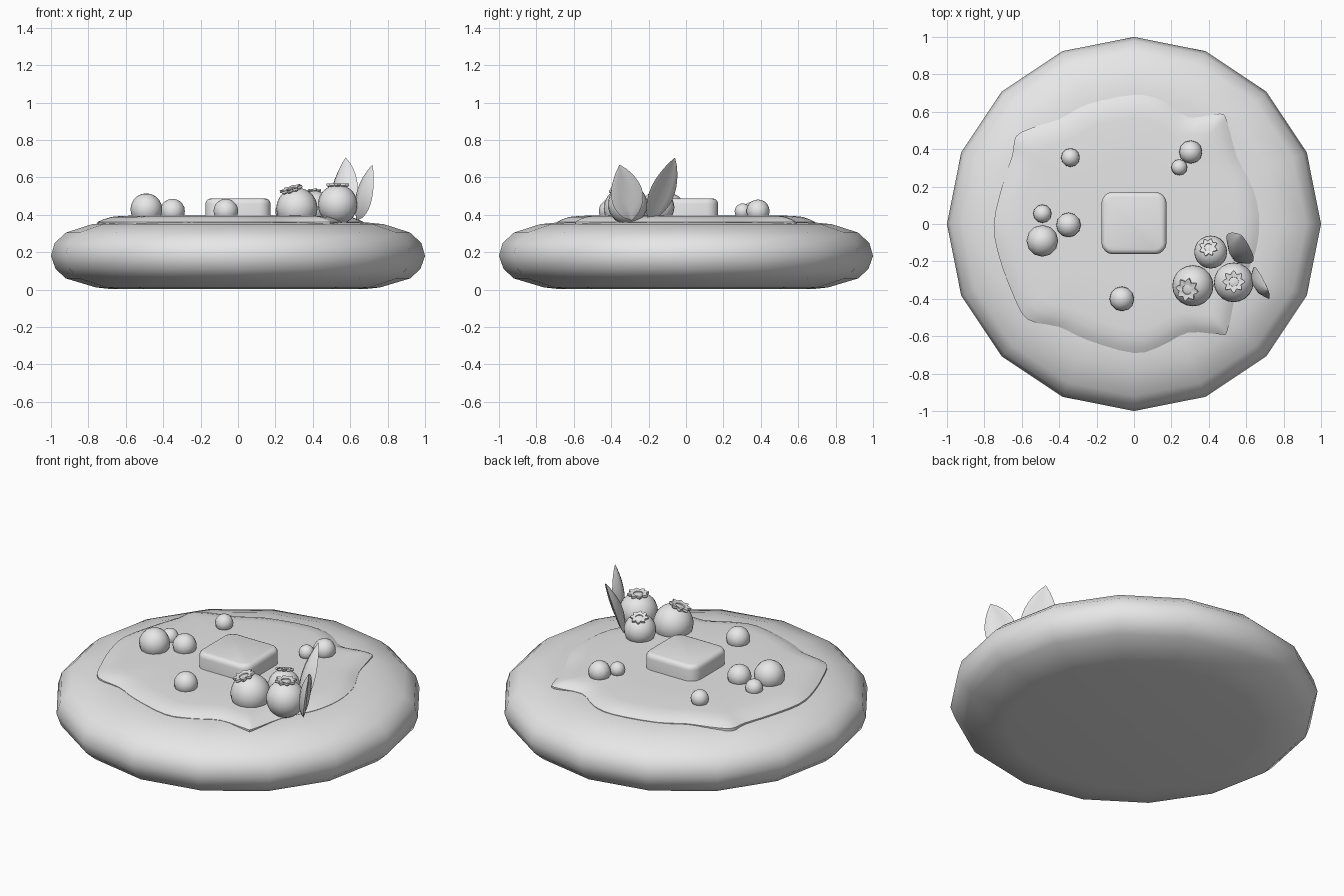
import bpy, bmesh, math
from mathutils import Vector, Matrix

cube = bpy.data.objects.get("Cube")
if cube:
    bpy.data.objects.remove(cube, do_unlink=True)

GREY = (0.8, 0.8, 0.8, 1)
mat = bpy.data.materials.new("plain grey")
mat.use_nodes = True
mat.diffuse_color = GREY
mat.node_tree.nodes["Principled BSDF"].inputs["Base Color"].default_value = GREY


def finish(name, bm, angle=40):
    bmesh.ops.recalc_face_normals(bm, faces=bm.faces)
    mesh = bpy.data.meshes.new(name)
    bm.to_mesh(mesh)
    bm.free()
    mesh.materials.append(mat)
    obj = bpy.data.objects.new(name, mesh)
    bpy.context.collection.objects.link(obj)
    bpy.ops.object.select_all(action='DESELECT')
    obj.select_set(True)
    bpy.context.view_layer.objects.active = obj
    bpy.ops.object.shade_smooth_by_angle(angle=math.radians(angle))
    return obj


def loft(bm, rings, cap_start=True, cap_end=True):
    """Skin a list of closed rings of equal length."""
    loops = [[bm.verts.new(p) for p in ring] for ring in rings]
    n = len(loops[0])
    for a, b in zip(loops, loops[1:]):
        for i in range(n):
            j = (i + 1) % n
            bm.faces.new((a[i], a[j], b[j], b[i]))
    if cap_start:
        bm.faces.new(loops[0][::-1])
    if cap_end:
        bm.faces.new(loops[-1])


def circle(r, z, n=16):
    return [(r * math.cos(math.tau * i / n), r * math.sin(math.tau * i / n), z) for i in range(n)]


# Pancake: sixteen-sided rounded disc
bm = bmesh.new()
profile = [(0.68, 0.003), (0.76, 0.012), (0.92, 0.06), (0.975, 0.11), (1.0, 0.18),
           (0.98, 0.25), (0.92, 0.305), (0.78, 0.35), (0.68, 0.36)]
loft(bm, [circle(r, z) for r, z in profile])
finish("pancake", bm, 60)

# Syrup: irregular puddle with soft sloping rim
outline = [(-0.75, 0), (-0.70, 0.22), (-0.65, 0.37), (-0.63, 0.47), (-0.53, 0.52),
           (-0.40, 0.56), (-0.25, 0.64), (0, 0.69), (0.15, 0.66), (0.29, 0.57),
           (0.46, 0.59), (0.50, 0.54), (0.55, 0.36), (0.64, 0.18), (0.67, 0),
           (0.64, -0.18), (0.55, -0.36), (0.50, -0.57), (0.46, -0.59), (0.29, -0.58),
           (0.15, -0.65), (0, -0.69), (-0.25, -0.62), (-0.40, -0.55), (-0.57, -0.51),
           (-0.65, -0.37), (-0.72, -0.18)]
smooth = []
for i, p1 in enumerate(outline):
    p0, p2, p3 = (Vector(outline[(i + k) % len(outline)]) for k in (-1, 1, 2))
    p1 = Vector(p1)
    for t in (0, 0.33, 0.67):
        smooth.append(0.5 * (2 * p1 + (p2 - p0) * t + (2 * p0 - 5 * p1 + 4 * p2 - p3) * t * t
                             + (3 * p1 - p0 - 3 * p2 + p3) * t ** 3))
bm = bmesh.new()
levels = [(1.0, 0.345), (1.0, 0.362), (0.96, 0.376), (0.90, 0.389), (0.82, 0.395), (0.5, 0.396)]
loft(bm, [[(p.x * s, p.y * s, z) for p in smooth] for s, z in levels], cap_start=False)
finish("syrup", bm, 50)

# Butter pat: softly rounded square
bm = bmesh.new()
bmesh.ops.create_cube(bm, size=1, matrix=Matrix.Translation((0, 0.005, 0.43)) @ Matrix.Diagonal((0.36, 0.345, 0.115, 1)))
vertical = [e for e in bm.edges if abs(e.verts[0].co.z - e.verts[1].co.z) > 0.05]
bmesh.ops.bevel(bm, geom=vertical, offset=0.06, segments=4, profile=0.5, affect='EDGES')
rim = [e for e in bm.edges if all(v.co.z > 0.48 for v in e.verts)]
bmesh.ops.bevel(bm, geom=rim, offset=0.028, segments=3, profile=0.5, affect='EDGES')
butter = finish("butter_pat", bm, 60)
for v in butter.data.vertices:
    bulge = 1 - 0.05 * (abs(v.co.x * (v.co.y - 0.005)) / 0.03)
    v.co.x *= bulge
    v.co.y *= bulge


def ball(name, pos, r, u, v):
    bm = bmesh.new()
    bmesh.ops.create_uvsphere(bm, u_segments=u, v_segments=v, radius=r, matrix=Matrix.Translation(pos))
    return finish(name, bm, 80)


# Scattered small drops
drops = [(-0.49, -0.09, 0.43, 0.085), (-0.35, -0.005, 0.42, 0.066), (-0.49, 0.055, 0.41, 0.049),
         (-0.34, 0.355, 0.42, 0.05), (-0.065, -0.40, 0.42, 0.066), (0.303, 0.385, 0.42, 0.062),
         (0.242, 0.303, 0.418, 0.043)]
for i, (x, y, z, r) in enumerate(drops):
    ball(f"drop_{i + 1}", (x, y, z), r, 12, 10)

# Berries, each with a star-shaped crown along its tilted axis
berries = [((0.315, -0.33, 0.435), 0.11, (-0.3, -0.2, 1)),
           ((0.533, -0.312, 0.455), 0.106, (0, 0.03, 1)),
           ((0.41, -0.15, 0.44), 0.088, (-0.15, 0.3, 1))]


def star(outer, inner, z, points=8):
    ring = []
    for i in range(points * 4):
        r = (inner + outer) / 2 + (outer - inner) / 2 * math.cos(math.tau * i / 4)
        a = math.tau * i / (points * 4)
        ring.append((r * math.cos(a), r * math.sin(a), z))
    return ring


for i, (pos, r, axis) in enumerate(berries):
    ball(f"berry_{i + 1}", pos, r, 20, 14)
    bm = bmesh.new()
    loft(bm, [circle(0.032, -0.02, 32), star(0.062, 0.042, -0.004), star(0.062, 0.042, 0.008),
              circle(0.026, 0.004, 32), circle(0.024, -0.008, 32)])
    d = Vector(axis).normalized()
    place = Matrix.Translation(Vector(pos) + d * (r - 0.002)) @ d.to_track_quat('Z', 'Y').to_matrix().to_4x4()
    bm.transform(place @ Matrix.Scale(r / 0.108, 4))
    finish(f"berry_crown_{i + 1}", bm, 35)


# Leaves: pointed, cupped blades with a centre fold
def leaf(name, base, tip, across, half, cup):
    base, tip, across = Vector(base), Vector(tip), Vector(across).normalized()
    up = (tip - base).normalized()
    across = (across - up * across.dot(up)).normalized()
    normal = across.cross(up)
    bm = bmesh.new()
    rings = []
    for k in range(11):
        t = k / 10
        w = half * max(0.02, math.sin(math.pi * t ** 0.85) ** 0.8 if 0 < t < 1 else 0)
        mid = base.lerp(tip, t) - normal * cup * math.sin(math.pi * t)
        fold, thick = w * 0.28, 0.22 * w
        section = [(-1, fold), (-0.5, fold * 0.4 + thick), (0, thick * 0.6), (0.5, fold * 0.4 + thick),
                   (1, fold), (0.5, fold * 0.4 - thick), (0, -thick), (-0.5, fold * 0.4 - thick)]
        rings.append([mid + across * (w * a) + normal * h for a, h in section])
    loft(bm, rings)
    finish(name, bm, 50)


leaf("back_leaf", (0.545, -0.20, 0.37), (0.575, -0.06, 0.705), (-0.7, 0.7, 0), 0.098, 0.015)
leaf("side_leaf", (0.635, -0.29, 0.37), (0.718, -0.355, 0.667), (-0.4, 0.9, 0), 0.092, 0.015)
